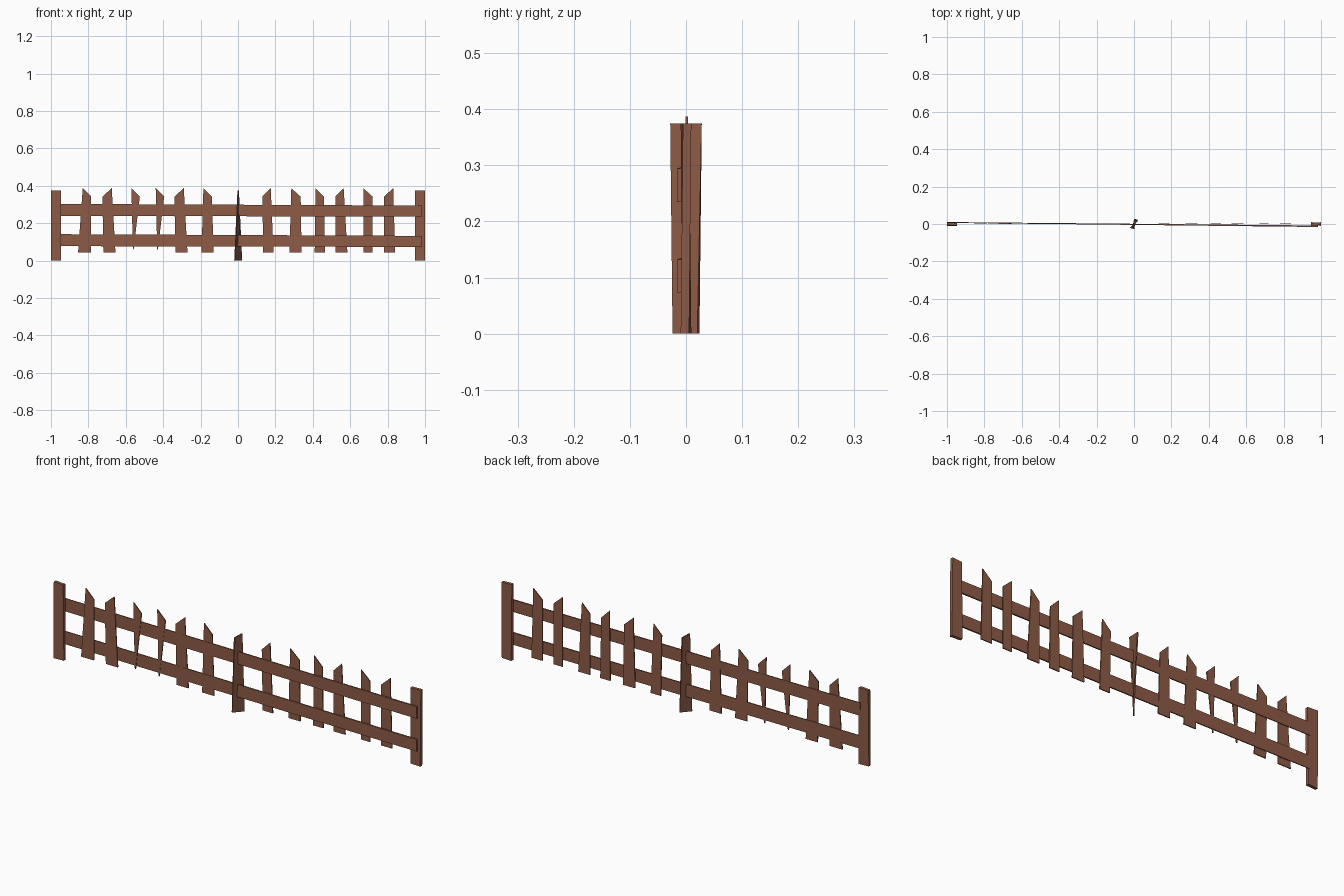
import bpy, bmesh
from mathutils import Vector

cube = bpy.data.objects.get("Cube")
if cube:
    bpy.data.objects.remove(cube)

wood = bpy.data.materials.new("brown wood")
wood.use_nodes = True
wood.diffuse_color = (0.27, 0.105, 0.062, 1)
wood.node_tree.nodes["Principled BSDF"].inputs["Base Color"].default_value = wood.diffuse_color


def loft(name, ring_a, ring_b):
    """Solid board spanning two matching outlines."""
    bm = bmesh.new()
    a = [bm.verts.new(p) for p in ring_a]
    b = [bm.verts.new(p) for p in ring_b]
    bm.faces.new(a)
    bm.faces.new(b)
    n = len(a)
    for i in range(n):
        j = (i + 1) % n
        bm.faces.new((a[i], a[j], b[j], b[i]))
    bmesh.ops.recalc_face_normals(bm, faces=bm.faces)
    mesh = bpy.data.meshes.new(name)
    bm.to_mesh(mesh)
    bm.free()
    mesh.materials.append(wood)
    obj = bpy.data.objects.new(name, mesh)
    bpy.context.collection.objects.link(obj)


def section(x, z, half, thick):
    """Horizontal board section around (x, 0), running along the half vector."""
    h = Vector((half[0], half[1], 0))
    t = Vector((-h.y, h.x, 0)).normalized() * thick / 2
    c = Vector((x, 0, z))
    return [c - h - t, c + h - t, c + h + t, c - h + t]


# Posts: the middle one is turned and twisted
H = 0.375
for name, x, bottom, top, thick in (
        ("right_post", -0.973, (0.027, 0.002), (0.027, -0.002), 0.015),
        ("middle_post", 0.001, (0.019, 0.022), (0.001, 0.028), 0.006),
        ("left_post", 0.973, (0.027, -0.002), (0.027, 0.002), 0.015)):
    loft(name, section(x, 0, bottom, thick), section(x, H, top, thick))


# Rails: behind the pickets at one end, in front of them at the other
def rail_end(x, y0, y1, z0, z1):
    return [(x, y0, z0), (x, y1, z0), (x, y1, z1), (x, y0, z1)]


for name, z in (("lower_rail", 0.075), ("upper_rail", 0.237)):
    loft(name, rail_end(-0.955, 0.006, 0.010, z + 0.002, z + 0.066),
         rail_end(0.985, -0.016, -0.008, z - 0.002, z + 0.057))

# Pickets: bottom left, bottom right, top left, top right, tip side
pickets = [
    (-0.855, -0.785, -0.83, -0.785, "L"), (-0.72, -0.655, -0.725, -0.675, "R"),
    (-0.562, -0.558, -0.57, -0.525, "L"), (-0.432, -0.428, -0.44, -0.395, "L"),
    (-0.335, -0.27, -0.34, -0.29, "R"), (-0.195, -0.13, -0.185, -0.14, "L"),
    (0.135, 0.19, 0.13, 0.175, "R"), (0.275, 0.34, 0.285, 0.335, "L"),
    (0.41, 0.465, 0.415, 0.46, "L"), (0.52, 0.585, 0.52, 0.565, "R"),
    (0.67, 0.72, 0.67, 0.72, "L"), (0.78, 0.84, 0.78, 0.83, "R")]
for i, (bl, br, tl, tr, side) in enumerate(pickets):
    base = 0.06 if br - bl < 0.01 else 0.043
    zl, zr = (0.387, 0.342) if side == "L" else (0.342, 0.387)
    outline = [(bl, base), (br, base), (tr, zr), (tl, zl)]
    loft(f"picket_{i + 1}", [(x, -0.001, z) for x, z in outline],
         [(x, 0.004, z) for x, z in outline])
